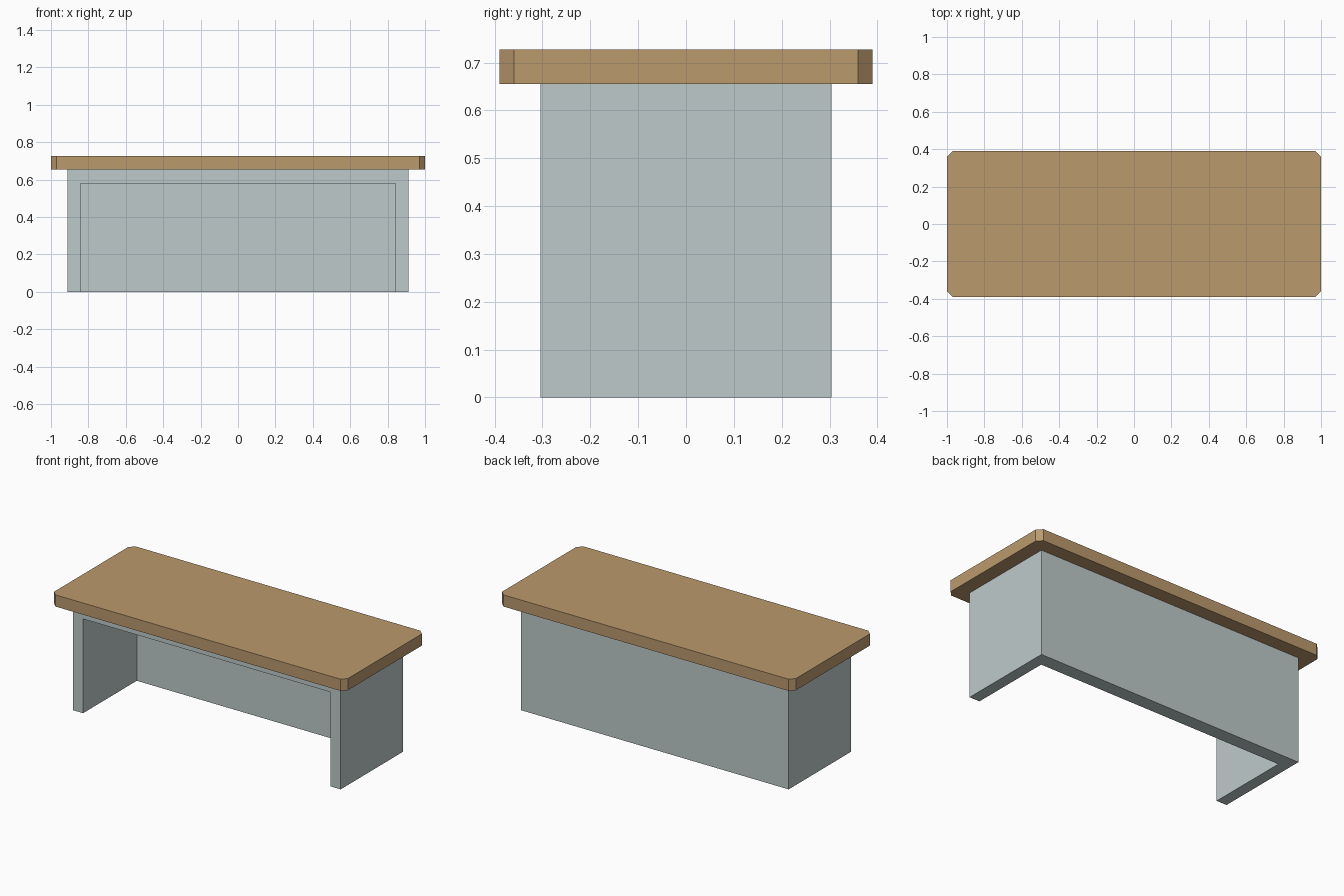
import bpy, bmesh

if "Cube" in bpy.data.objects:
    bpy.data.objects.remove(bpy.data.objects["Cube"])


def material(name, rgb):
    m = bpy.data.materials.new(name)
    m.diffuse_color = (*rgb, 1)
    m.use_nodes = True
    m.node_tree.nodes["Principled BSDF"].inputs["Base Color"].default_value = m.diffuse_color
    return m


def prism(name, outline, z0, z1, mat):
    """Extrude a plan outline from z0 up to z1."""
    bm = bmesh.new()
    face = bm.faces.new([bm.verts.new((x, y, z0)) for x, y in outline])
    ext = bmesh.ops.extrude_face_region(bm, geom=[face])
    top = [v for v in ext["geom"] if isinstance(v, bmesh.types.BMVert)]
    bmesh.ops.translate(bm, verts=top, vec=(0, 0, z1 - z0))
    bmesh.ops.recalc_face_normals(bm, faces=bm.faces)
    me = bpy.data.meshes.new(name)
    bm.to_mesh(me)
    bm.free()
    me.materials.append(mat)
    ob = bpy.data.objects.new(name, me)
    bpy.context.collection.objects.link(ob)
    return ob


def rect(x0, x1, y0, y1):
    return [(x0, y0), (x1, y0), (x1, y1), (x0, y1)]


wood = material("wood", (0.50, 0.32, 0.155))
grey = material("pale grey", (0.52, 0.59, 0.59))

# Desk top with clipped corners
X, Y, C = 1.0, 0.39, 0.03
prism("desk_top", [(-X + C, -Y), (X - C, -Y), (X, -Y + C), (X, Y - C),
                   (X - C, Y), (-X + C, Y), (-X, Y - C), (-X, -Y + C)],
      0.655, 0.727, wood)

# Base block, with the knee space open to the front and floor
base = prism("base", rect(-0.912, 0.912, -0.304, 0.304), 0, 0.655, grey)
cutter = prism("knee_space_cutter", rect(-0.842, 0.842, -0.5, 0.218), -0.1, 0.58, grey)
cutter.hide_render = True
cutter.hide_set(True)
cut = base.modifiers.new("knee_space", "BOOLEAN")
cut.object = cutter
cut.solver = "EXACT"
